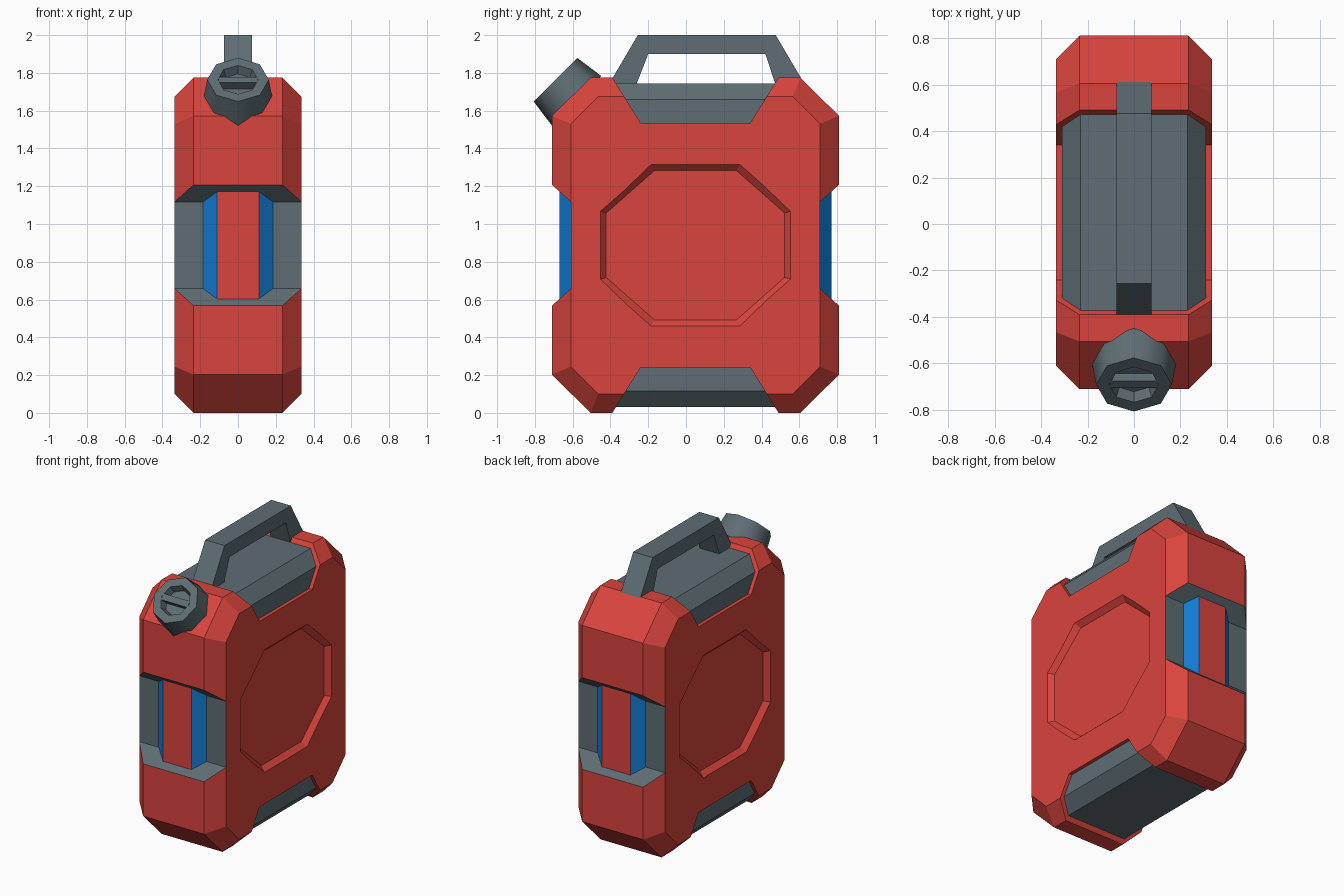
import bpy, bmesh, math
from mathutils import Matrix, Vector

if "Cube" in bpy.data.objects:
    bpy.data.objects.remove(bpy.data.objects["Cube"])

CY, CZ = 0.05, 0.8875          # centre of the can in y and z


def material(name, rgb):
    m = bpy.data.materials.new(name)
    m.diffuse_color = (*rgb, 1)
    m.use_nodes = True
    m.node_tree.nodes["Principled BSDF"].inputs["Base Color"].default_value = m.diffuse_color
    return m


RED = material("red", (0.70, 0.058, 0.047))
GREY = material("slate_grey", (0.112, 0.155, 0.172))
BLUE = material("blue", (0.006, 0.20, 0.66))


def loft(bm, loops):
    """Skin a list of closed point loops and cap both ends."""
    rings = [[bm.verts.new(p) for p in lp] for lp in loops]
    for a, b in zip(rings, rings[1:]):
        for i in range(len(a)):
            j = (i + 1) % len(a)
            bm.faces.new((a[i], a[j], b[j], b[i]))
    bm.faces.new(rings[0][::-1])
    bm.faces.new(rings[-1])


def make(name, bm, *mats):
    bmesh.ops.recalc_face_normals(bm, faces=bm.faces)
    me = bpy.data.meshes.new(name)
    bm.to_mesh(me)
    bm.free()
    for m in mats:
        me.materials.append(m)
    ob = bpy.data.objects.new(name, me)
    bpy.context.collection.objects.link(ob)
    return ob


def octagon(x, hy, hz, ky, kz):
    """Chamfered rectangle in the yz plane; ky, kz are the flat half lengths."""
    pts = [(hy, kz), (ky, hz), (-ky, hz), (-hy, kz),
           (-hy, -kz), (-ky, -hz), (ky, -hz), (hy, -kz)]
    return [(x, CY + y, CZ + z) for y, z in pts]


def yz_prism(bm, pts, hx):
    loft(bm, [[(x, y, z) for y, z in pts] for x in (-hx, hx)])


# Chamfered body shell
bm = bmesh.new()
outer, inner = (0.76, CZ, 0.555, 0.685), (0.66, 0.7875, 0.515, 0.6425)
loft(bm, [octagon(-0.335, *inner), octagon(-0.235, *outer),
          octagon(0.235, *outer), octagon(0.335, *inner)])
body = make("can_body", bm, RED, GREY)

# Cutter: end notches, top and bottom notches, side panels
bm = bmesh.new()
for s in (-1, 1):
    yz_prism(bm, [(CY + s * y, CZ + z) for y, z in
                  ((0.66, -0.23), (0.86, -0.41), (0.86, 0.41), (0.66, 0.23))], 0.5)
    yz_prism(bm, [(CY + y, CZ + s * z) for y, z in
                  ((-0.29, 0.6475), (-0.54, 1.0475), (0.54, 1.0475), (0.29, 0.6475))], 0.5)
    loft(bm, [octagon(s * 0.30, 0.4725, 0.395, 0.2175, 0.17),
              octagon(s * 0.37, 0.5325, 0.46, 0.2525, 0.19)])
cutter = make("notch_cutter", bm, RED)
cutter.hide_render = True

mod = body.modifiers.new("notches", 'BOOLEAN')
mod.operation, mod.solver, mod.object = 'DIFFERENCE', 'EXACT', cutter
bpy.context.view_layer.objects.active = body
bpy.ops.object.modifier_apply(modifier=mod.name)
bpy.data.objects.remove(cutter)

# End notch faces are grey
for f in body.data.polygons:
    vs = [body.data.vertices[i].co for i in f.vertices]
    in_notch = all(abs(v.z - CZ) < 0.33 and abs(v.y - CY) > 0.65 for v in vs)
    outer_face = abs(f.normal.x) > 0.5
    f.material_index = 1 if in_notch and not outer_face else 0

# Ribbed strip at both ends: blue flanks, red front
bm = bmesh.new()
strip = [(-0.185, 0.66), (-0.11, 0.72), (0.11, 0.72), (0.185, 0.66)]
strip += [(-x, -y) for x, y in strip]
loft(bm, [[(x, CY + y, z) for x, y in strip] for z in (0.5, 1.275)])
strip_ob = make("end_strip", bm, BLUE, RED)
for f in strip_ob.data.polygons:
    f.material_index = int(abs(f.normal.y) > 0.95)

# Grey blocks filling the top and bottom notches
for name, s in (("top_pad", 1), ("bottom_pad", -1)):
    bm = bmesh.new()
    prof = [(-0.31, 0.60), (-0.31, 0.7725), (-0.23, 0.8575),
            (0.23, 0.8575), (0.31, 0.7725), (0.31, 0.60)]
    loft(bm, [[(x, y, CZ + s * z) for x, z in prof] for y in (CY - 0.44, CY + 0.44)])
    make(name, bm, GREY)

# Carrying handle
bm = bmesh.new()
yz_prism(bm, [(-0.42, 1.72), (-0.255, 2.0), (0.475, 2.0), (0.64, 1.72),
              (0.48, 1.72), (0.42, 1.90), (-0.20, 1.90), (-0.27, 1.72)], 0.075)
make("handle", bm, GREY)

# Filler cap with recessed top, tilted to the front chamfer
place = Matrix.Translation((0, -0.58, 1.653)) @ Matrix.Rotation(math.radians(45), 4, 'X')
bm = bmesh.new()
loft(bm, [[(r * math.cos(i * math.pi / 4), r * math.sin(i * math.pi / 4), h)
           for i in range(8)]
          for r, h in ((0.185, 0), (0.163, 0.157), (0.107, 0.157), (0.09, 0.11))])
for f in bm.faces:
    c = f.calc_center_median()
    f.smooth = 0.02 < c.z < 0.14 and c.xy.length > 0.12
for e in bm.edges:
    e.smooth = all(f.smooth for f in e.link_faces)
bm.transform(place)
make("filler_cap", bm, GREY)

# Grip bar across the cap
bm = bmesh.new()
bmesh.ops.create_cube(bm, size=1, matrix=place @ Matrix.Translation((0, 0, 0.13))
                      @ Matrix.Diagonal((0.205, 0.044, 0.053, 1)))
make("cap_grip", bm, GREY)
